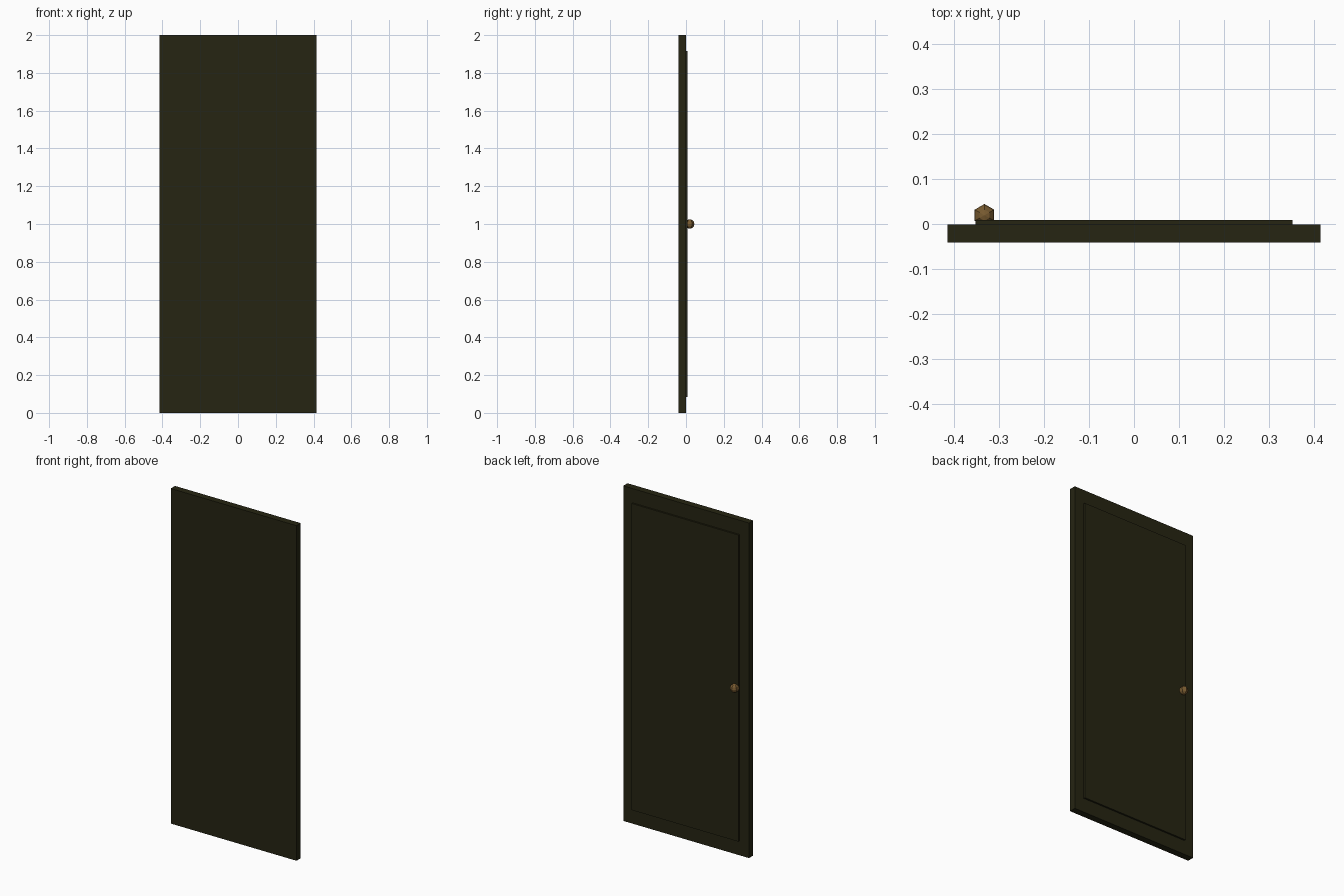
import bpy
import math

if "Cube" in bpy.data.objects:
    bpy.data.objects.remove(bpy.data.objects["Cube"])


def material(name, colour):
    m = bpy.data.materials.new(name)
    m.diffuse_color = (*colour, 1.0)
    m.use_nodes = True
    m.node_tree.nodes["Principled BSDF"].inputs["Base Color"].default_value = m.diffuse_color
    return m


def box(name, x, y, z, mat):
    """Box from (low, high) ranges on each axis."""
    centre = [(a + b) / 2 for a, b in (x, y, z)]
    bpy.ops.mesh.primitive_cube_add(size=1, location=centre)
    ob = bpy.context.object
    ob.name = name
    ob.scale = [b - a for a, b in (x, y, z)]
    bpy.ops.object.transform_apply(location=False, rotation=False, scale=True)
    ob.data.materials.append(mat)
    return ob


dark_wood = material("dark_olive_wood", (0.019, 0.018, 0.006))
brass = material("aged_brass", (0.19, 0.105, 0.03))

# door slab and the raised panel on its back face
box("door_slab", (-0.415, 0.415), (-0.041, -0.001), (0, 2), dark_wood)
box("raised_panel", (-0.353, 0.353), (-0.006, 0.009), (0.085, 1.915), dark_wood)

# low-poly six-sided knob, partly sunk into the door
bpy.ops.mesh.primitive_uv_sphere_add(segments=6, ring_count=6, radius=0.025,
                                     location=(-0.333, 0.0195, 1.0))
knob = bpy.context.object
knob.name = "door_knob"
knob.data.materials.append(brass)
